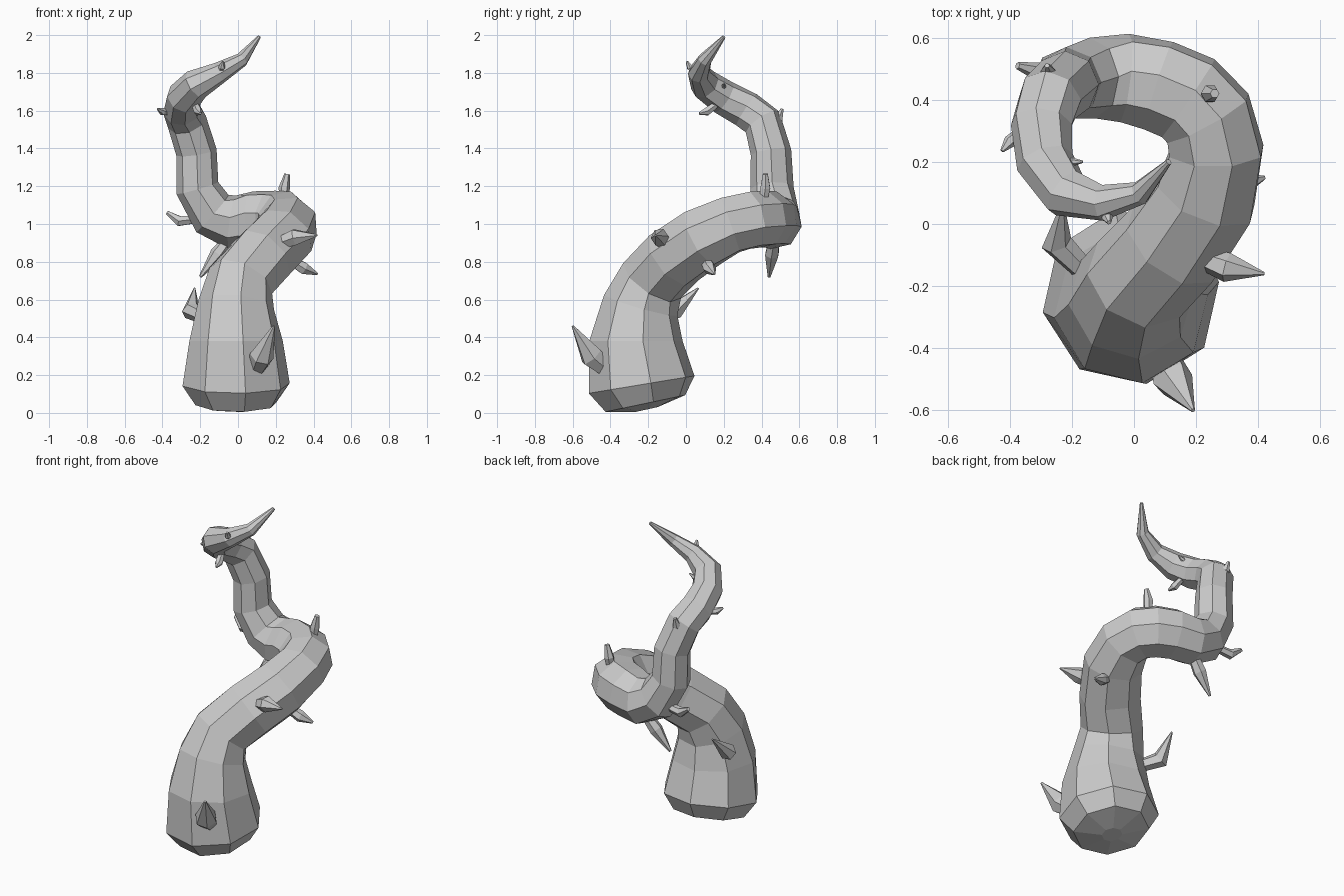
import bpy
import bmesh
import math
from mathutils import Vector

cube = bpy.data.objects.get("Cube")
if cube:
    bpy.data.objects.remove(cube)

grey = bpy.data.materials.new("stone_grey")
grey.use_nodes = True
color = (0.6, 0.6, 0.6, 1)
grey.diffuse_color = color
grey.node_tree.nodes["Principled BSDF"].inputs["Base Color"].default_value = color


def tube(name, path, sides, phase=0.0, twist=0.0):
    """Loft rings along a path of (x, y, z, radius), turning each ring by twist."""
    pts = [Vector(p[:3]) for p in path]
    last = len(pts) - 1
    bm = bmesh.new()
    rings = []
    normal = None
    for i, p in enumerate(pts):
        tangent = Vector()
        if i > 0:
            tangent += (p - pts[i - 1]).normalized()
        if i < last:
            tangent += (pts[i + 1] - p).normalized()
        tangent.normalize()
        if normal is None:
            normal = Vector((1, 0, 0)) if abs(tangent.x) < 0.8 else Vector((0, 1, 0))
        normal = (normal - tangent * normal.dot(tangent)).normalized()
        side = tangent.cross(normal)
        ring = []
        for k in range(sides):
            a = phase + twist * i + math.tau * k / sides
            ring.append(bm.verts.new(p + path[i][3] * (normal * math.cos(a) + side * math.sin(a))))
        rings.append(ring)
    for low, high in zip(rings, rings[1:]):
        for k in range(sides):
            n = (k + 1) % sides
            bm.faces.new((low[k], low[n], high[n], high[k]))
    bm.faces.new(rings[0][::-1])
    bm.faces.new(rings[-1])
    mesh = bpy.data.meshes.new(name)
    bm.to_mesh(mesh)
    bm.free()
    mesh.materials.append(grey)
    obj = bpy.data.objects.new(name, mesh)
    bpy.context.collection.objects.link(obj)
    return obj


# Main coiling body, with a bulging foot, pointed at the top
tube("tentacle", [
    (-.01, -.208, .018, .06), (-.01, -.215, .05, .22), (-.01, -.235, .15, .288),
    (-.01, -.265, .38, .25), (-.01, -.24, .57, .203), (.015, -.18, .7, .18),
    (.125, -.065, .82, .178), (.232, .09, .927, .173), (.265, .235, .995, .16),
    (.238, .34, 1.02, .157), (.175, .405, 1.025, .155), (.08, .445, 1.025, .152),
    (-.03, .47, 1.01, .145), (-.135, .47, 1.055, .13),
    (-.215, .455, 1.19, .115), (-.22, .45, 1.38, .108), (-.27, .405, 1.54, .105),
    (-.298, .32, 1.605, .1), (-.287, .2, 1.67, .093), (-.22, .1, 1.74, .083),
    (-.1, .068, 1.8, .058), (.02, .1, 1.87, .038), (.112, .2, 1.99, .01),
], 8, math.radians(13), math.radians(-1.5))

# Thorns: root, swollen middle, tip, middle radius, tip bluntness
thorns = {
    "foot_thorn": ((.1, -.43, .24), (.125, -.5, .3), (.19, -.6, .46), .065, .1),
    "back_thorn": ((-.16, -.15, .5), (-.25, -.06, .54), (-.23, .065, .66), .05, .1),
    "left_thorn": ((.22, -.11, .9), (.3, -.14, .93), (.42, -.16, .94), .048, .1),
    "lower_left_thorn": ((.26, .1, .82), (.35, .125, .765), (.42, .15, .735), .035, .2),
    "crest_thorn": ((.24, .41, 1.12), (.245, .42, 1.19), (.26, .42, 1.265), .03, .5),
    "hanging_thorn": ((-.04, .47, .93), (-.11, .455, .84), (-.2, .44, .72), .04, .2),
    "elbow_thorn": ((-.18, .48, 1.03), (-.31, .49, 1.015), (-.375, .51, 1.06), .03, .4),
    "neck_thorn": ((-.27, .45, 1.53), (-.277, .49, 1.56), (-.28, .51, 1.61), .027, .3),
    "outer_thorn": ((-.35, .31, 1.59), (-.4, .265, 1.595), (-.425, .235, 1.61), .021, .3),
    "under_thorn": ((-.23, .17, 1.64), (-.21, .11, 1.595), (-.2, .07, 1.585), .024, .3),
    "inner_thorn": ((-.24, .2, 1.71), (-.195, .2, 1.73), (-.165, .2, 1.745), .013, .3),
    "tip_thorn": ((-.1, .06, 1.8), (-.085, .02, 1.83), (-.08, .005, 1.86), .018, .4),
}
for name, (root, middle, tip, r, blunt) in thorns.items():
    tube(name, [(*root, r * .75), (*middle, r), (*tip, r * blunt)], 6)
